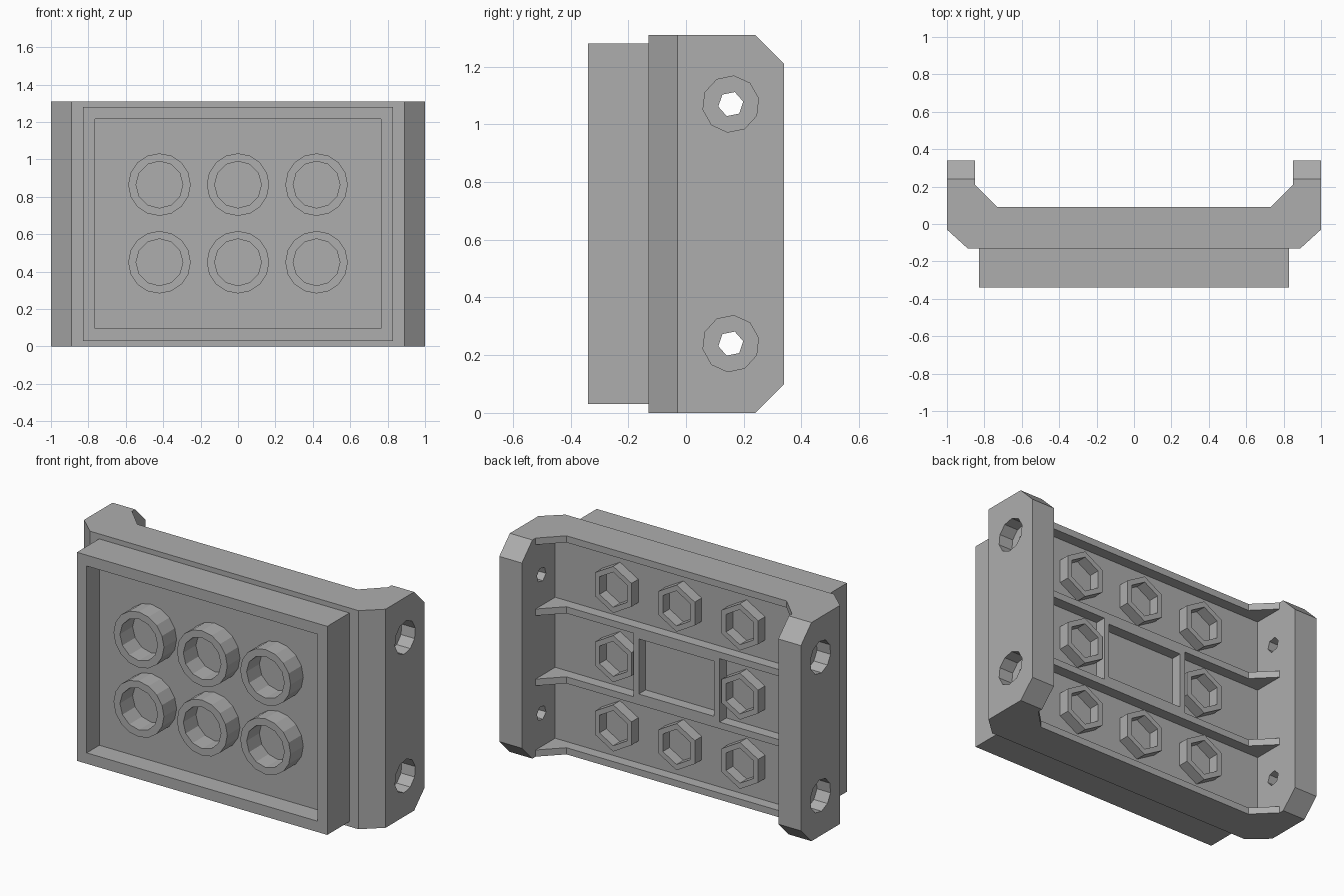
import bpy, bmesh
from math import cos, sin, pi

if "Cube" in bpy.data.objects:
    bpy.data.objects.remove(bpy.data.objects["Cube"])

grey = bpy.data.materials.new("plain grey")
grey.use_nodes = True
COLOUR = (0.42, 0.42, 0.42, 1)
grey.diffuse_color = COLOUR
grey.node_tree.nodes["Principled BSDF"].inputs["Base Color"].default_value = COLOUR


def prism(name, outline, axis, lo, hi):
    """Extrude a 2D outline along an axis; outline holds the other two coordinates in order."""
    bm = bmesh.new()

    def ring(t):
        verts = []
        for p in outline:
            co = list(p)
            co.insert("xyz".index(axis), t)
            verts.append(bm.verts.new(co))
        return verts

    a, b = ring(lo), ring(hi)
    bm.faces.new(a)
    bm.faces.new(b)
    for i in range(len(a)):
        j = (i + 1) % len(a)
        bm.faces.new((a[i], a[j], b[j], b[i]))
    bmesh.ops.recalc_face_normals(bm, faces=bm.faces)
    mesh = bpy.data.meshes.new(name)
    bm.to_mesh(mesh)
    bm.free()
    mesh.materials.append(grey)
    obj = bpy.data.objects.new(name, mesh)
    bpy.context.collection.objects.link(obj)
    return obj


def rect(u0, u1, v0, v1):
    return [(u0, v0), (u1, v0), (u1, v1), (u0, v1)]


def polygon(u, v, r, sides, turn=0.0):
    angles = [2 * pi * i / sides + turn for i in range(sides)]
    return [(u + r * cos(a), v + r * sin(a)) for a in angles]


def cut(target, *cutters):
    """Subtract each cutter from the target and discard it."""
    for cutter in cutters:
        mod = target.modifiers.new("cut", "BOOLEAN")
        mod.operation = "DIFFERENCE"
        mod.solver = "EXACT"
        mod.object = cutter
        cutter.hide_render = True
        bpy.context.view_layer.objects.active = target
        bpy.ops.object.modifier_apply(modifier=mod.name)
        bpy.data.objects.remove(cutter)


TOP, MID = 1.31, 0.655
PITCH = 0.415                 # spacing of sockets and holes
FLOOR, RIB = 0.025, 0.09      # back pocket floor and rib face
TRAY_FLOOR, FRONT = -0.22, -0.34
COLUMNS = (-0.42, 0, 0.42)

# Back body: channel profile extruded upward
half = [(0.89, -0.13), (1, -0.03), (1, 0.34), (0.85, 0.34), (0.85, 0.21), (0.73, RIB)]
body = prism("back_body", half + [(-x, y) for x, y in reversed(half)], "z", 0, TOP)

# Sloped ends of the side flanges
for z, out in ((0, -0.1), (TOP, 0.1)):
    wedge = [(0.24, z), (0.44, z - 2 * out), (0.44, z + out), (0.24, z + out)]
    cut(body, prism("flange_bevel_cutter", wedge, "x", -1.1, 1.1))

# Three long pockets leave four cross ribs
for z0, z1 in ((0.04, 0.425), (0.465, 0.845), (0.885, 1.27)):
    cut(body, prism("pocket_cutter", rect(-0.85, 0.85, z0, z1), "y", FLOOR, 0.3))

# Counterbored bolt holes through both flanges
for side in (-1, 1):
    for z in (MID - PITCH, MID + PITCH):
        bore = polygon(0.155, z, 0.098, 10, 0.2)
        hole = polygon(0.155, z, 0.044, 6, 0.2)
        cut(body,
            prism("bore_cutter", bore, "x", *sorted((side * 0.91, side * 1.1))),
            prism("hole_cutter", hole, "x", *sorted((side * 0.8, side * 1.1))))

# Front tray with a shallow open cavity
tray = prism("front_tray", rect(-0.83, 0.83, 0.03, 1.28), "y", FRONT, -0.13)
cut(tray, prism("tray_cutter", rect(-0.765, 0.765, 0.095, 1.215), "y", -0.5, TRAY_FLOOR))

# Round sockets in the tray
for x in COLUMNS:
    for z in (0.45, 0.865):
        socket = prism("round_socket", polygon(x, z, 0.167, 16), "y", FRONT, TRAY_FLOOR)
        cut(socket, prism("socket_cutter", polygon(x, z, 0.125, 12), "y", -0.5, 0))

# Hexagonal sockets on the back, around a central frame
for x in COLUMNS:
    for z in (MID - PITCH, MID, MID + PITCH):
        if x == 0 and z == MID:
            continue
        nut = prism("hex_socket", polygon(x, z, 0.14, 6, pi / 2), "y", FLOOR, RIB)
        cut(nut, prism("hex_cutter", polygon(x, z, 0.105, 6, pi / 2), "y", -0.1, 0.2))

# Central rectangular frame between the middle ribs
frame = prism("centre_frame", rect(-0.285, 0.285, 0.465, 0.845), "y", FLOOR, RIB)
cut(frame, prism("frame_cutter", rect(-0.25, 0.25, MID - 0.165, MID + 0.165), "y", -0.1, 0.2))
